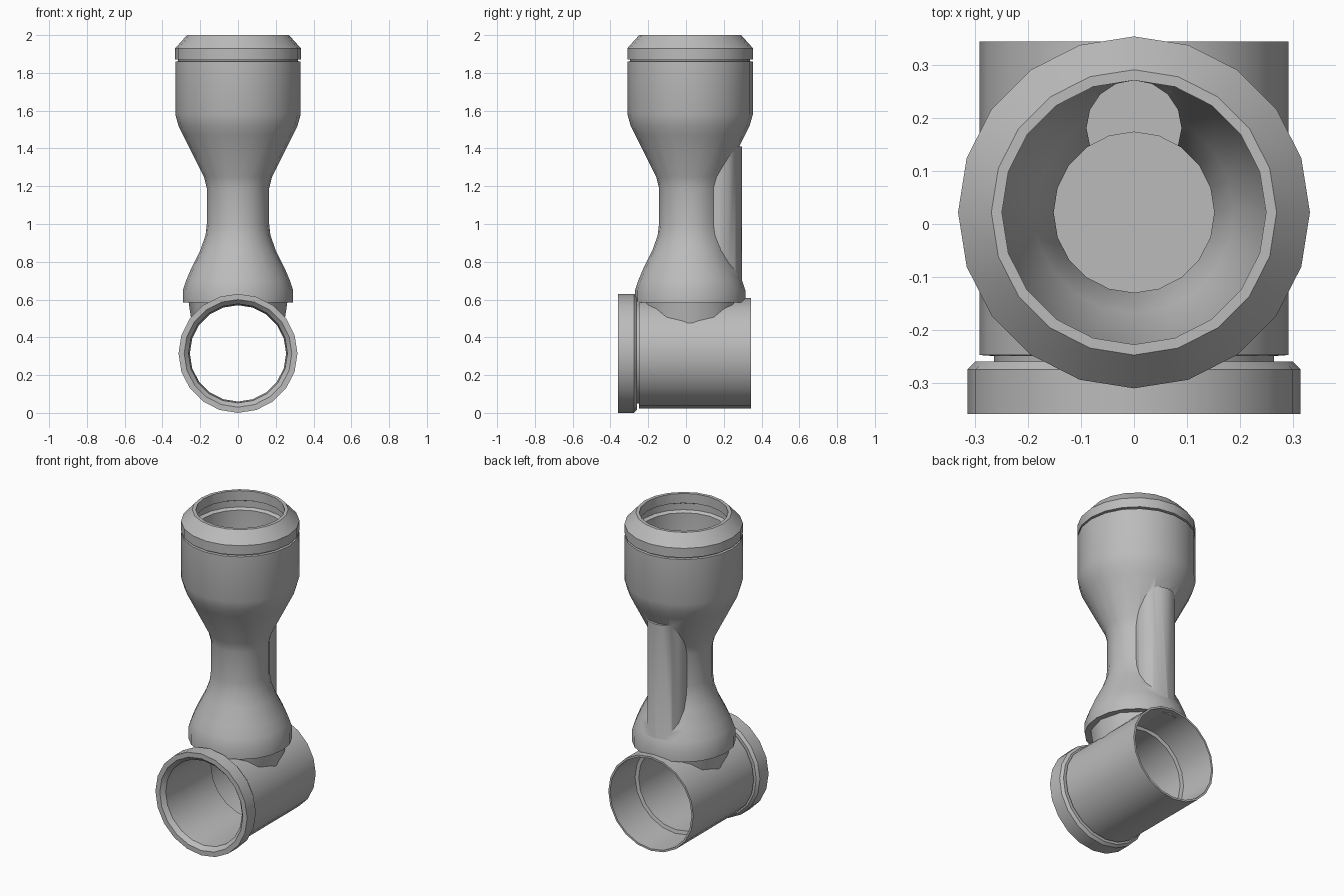
import bpy
import bmesh
import math
from mathutils import Matrix, Vector

if "Cube" in bpy.data.objects:
    bpy.data.objects.remove(bpy.data.objects["Cube"], do_unlink=True)

grey = bpy.data.materials.new("plain grey")
grey.use_nodes = True
colour = (0.5, 0.5, 0.5, 1)
grey.diffuse_color = colour
grey.node_tree.nodes["Principled BSDF"].inputs["Base Color"].default_value = colour

BODY_Y = 0.022
PIPE_Z = 0.315


def lathe(name, profile, sides, place, closed=False):
    """Spin (radius, height) points around z, then move by the matrix."""
    bm = bmesh.new()
    verts = [bm.verts.new((r, 0, h)) for r, h in profile]
    edges = [bm.edges.new(pair) for pair in zip(verts, verts[1:])]
    if closed:
        edges.append(bm.edges.new((verts[-1], verts[0])))
    bmesh.ops.spin(bm, geom=verts + edges, cent=(0, 0, 0), axis=(0, 0, 1),
                   angle=math.tau, steps=sides)
    bmesh.ops.remove_doubles(bm, verts=bm.verts[:], dist=0.0001)
    bmesh.ops.recalc_face_normals(bm, faces=bm.faces[:])
    bm.transform(place)
    mesh = bpy.data.meshes.new(name)
    bm.to_mesh(mesh)
    bm.free()
    mesh.materials.append(grey)
    obj = bpy.data.objects.new(name, mesh)
    bpy.context.collection.objects.link(obj)
    return obj


def rod(name, radius, low, high, sides, place):
    return lathe(name, [(0, low), (radius, low), (radius, high), (0, high)],
                 sides, place)


def combine(target, tool, operation):
    """Apply one boolean and discard its tool."""
    mod = target.modifiers.new("join", "BOOLEAN")
    mod.operation = operation
    mod.solver = "EXACT"
    mod.object = tool
    tool.hide_render = True
    bpy.context.view_layer.objects.active = target
    bpy.ops.object.modifier_apply(modifier=mod.name)
    bpy.data.objects.remove(tool, do_unlink=True)


def smooth(obj):
    bpy.ops.object.select_all(action="DESELECT")
    obj.select_set(True)
    bpy.context.view_layer.objects.active = obj
    bpy.ops.object.shade_smooth_by_angle(angle=math.radians(32))


upright = Matrix.Translation(Vector((0, BODY_Y, 0)))
sideways = Matrix.Translation(Vector((0, 0, PIPE_Z))) @ Matrix.Rotation(math.pi / 2, 4, "X")
bulge_place = Matrix.Translation(Vector((0, 0.182, 0)))

# Waisted upright body with a flange below and a chamfered mouth
body = lathe("upright_body", [
    (0, 0.585), (0.292, 0.585), (0.292, 0.65), (0.275, 0.7), (0.25, 0.76),
    (0.2, 0.86), (0.172, 0.94), (0.165, 1.0), (0.165, 1.19), (0.18, 1.25),
    (0.29, 1.47), (0.315, 1.52), (0.332, 1.58), (0.332, 1.86), (0.318, 1.862),
    (0.318, 1.87), (0.333, 1.872), (0.333, 1.93), (0.27, 2.0), (0, 2.0),
], 20, upright)

# Half-round channel on the back of the waist
combine(body, rod("bulge", 0.115, 0.7, 1.41, 16, bulge_place), "UNION")

# Hollow bore and channel
combine(body, lathe("bore", [
    (0, 0.61), (0.152, 0.61), (0.152, 1.21), (0.19, 1.3), (0.25, 1.45),
    (0.25, 1.88), (0.27, 1.89), (0.27, 1.93), (0.25, 1.94), (0.25, 2.1), (0, 2.1),
], 20, upright), "DIFFERENCE")
combine(body, rod("channel", 0.09, 0.76, 1.5, 16, bulge_place), "DIFFERENCE")
smooth(body)

# Cross pipe with a stepped bore and a front collar
pipe = lathe("cross_pipe", [
    (0.292, -0.345), (0.292, 0.248), (0.265, 0.25), (0.265, 0.26),
    (0.3, 0.26), (0.315, 0.275), (0.315, 0.36), (0.285, 0.36), (0.262, 0.335),
    (0.255, 0.2), (0.255, -0.1), (0.276, -0.105), (0.28, -0.345),
], 20, sideways, closed=True)
smooth(pipe)

# Saddle that seats the body on the pipe
saddle = lathe("saddle", [(0, 0.475), (0.245, 0.475), (0.262, 0.59), (0, 0.59)],
               12, upright)
combine(saddle, rod("saddle_cut", 0.282, -1, 1, 20, sideways), "DIFFERENCE")
smooth(saddle)
